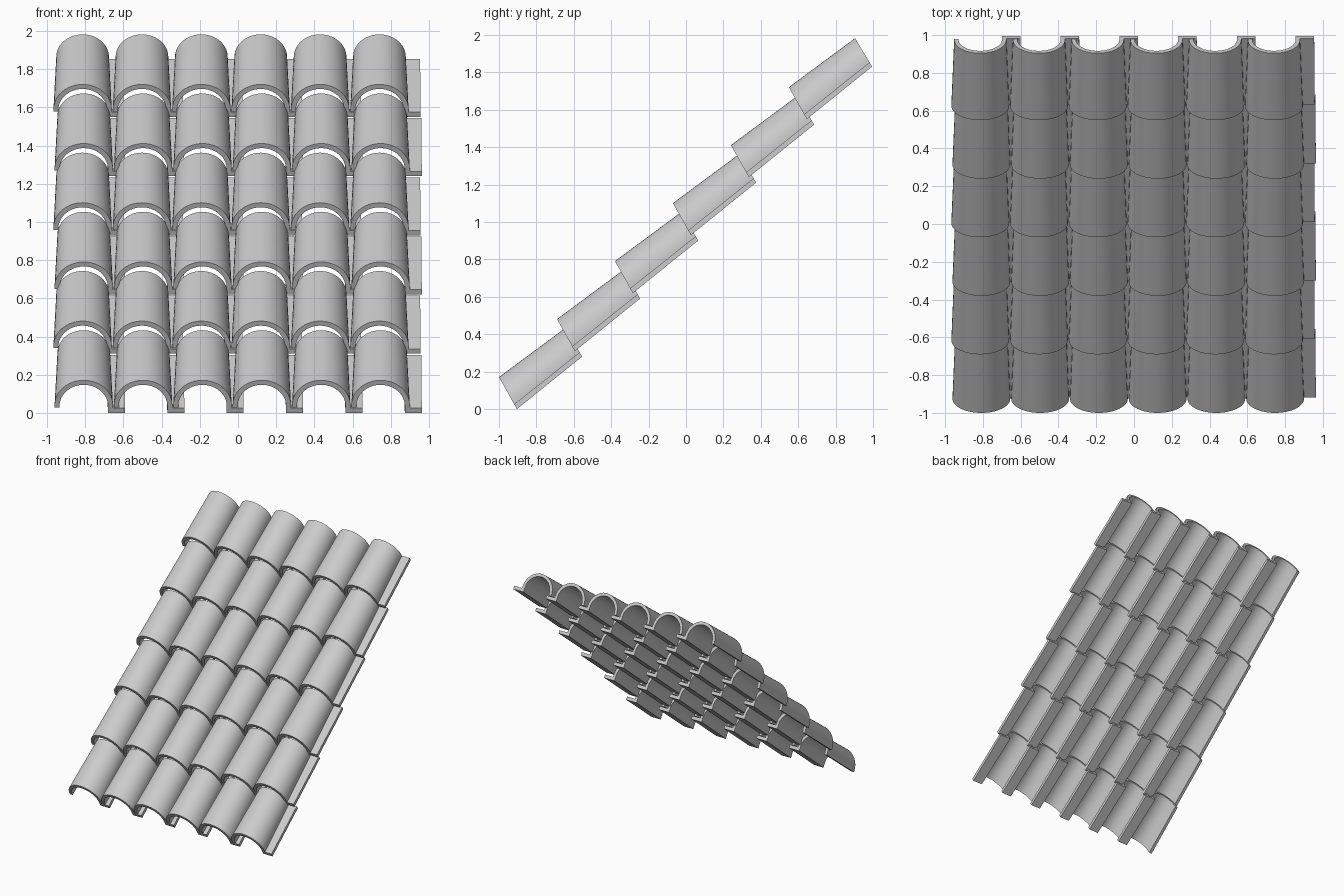
import bpy, bmesh, math
from mathutils import Vector

if "Cube" in bpy.data.objects:
    bpy.data.objects.remove(bpy.data.objects["Cube"])

ROWS, COLS = 6, 6
STEP_X, STEP_ROW = 0.311, 0.31
SEG = 24


def arch(r, centre, apex):
    """Half ellipse from left to right: x offset, height as share of tile height."""
    return [(-r * math.cos(math.pi * i / SEG),
             centre + (apex - centre) * math.sin(math.pi * i / SEG)) for i in range(SEG + 1)]


def tile_profile(outer, inner, flange):
    """Closed section: barrel arch with a left foot and a flat flange on the right."""
    pts = [(-outer, 0.17)] + arch(outer, 0.22, 1.0)
    pts += [(outer, 0.15), (flange, 0.15), (flange, 0.0), (inner, 0.0)]
    pts += arch(inner, 0.21, 0.86)[::-1] + [(-inner, 0.17)]
    return pts


def place(profile, bottom, top):
    b, t = Vector(bottom), Vector(top)
    return [Vector((x, 0, 0)) + b.lerp(t, h) for x, h in profile]


# one tapered tile, lofted from the wide front end to the narrow back end
bm = bmesh.new()
front = place(tile_profile(0.153, 0.127, 0.216), (0, -0.904, 0.0), (0, -1.0, 0.171))
back = place(tile_profile(0.138, 0.115, 0.213), (0, -0.555, 0.281), (0, -0.646, 0.433))
fv = [bm.verts.new(p) for p in front]
bv = [bm.verts.new(p) for p in back]
n = len(fv)
for i in range(n):
    j = (i + 1) % n
    bm.faces.new((fv[i], fv[j], bv[j], bv[i]))

# end caps: strips between the outer and inner arch, foot and flange
for v in (fv, bv):
    o = list(range(0, SEG + 3))                      # foot, arch, flange joint
    inn = [n - 1 - k for k in range(0, SEG + 3)]     # matching inner points
    for k in range(SEG + 2):
        bm.faces.new((v[o[k]], v[o[k + 1]], v[inn[k + 1]], v[inn[k]]))
    bm.faces.new((v[SEG + 2], v[SEG + 3], v[SEG + 4], v[SEG + 5]))
bmesh.ops.recalc_face_normals(bm, faces=bm.faces)
mesh = bpy.data.meshes.new("roof_tile")
bm.to_mesh(mesh)
bm.free()

# lay the tiles in overlapping rows
for r in range(ROWS):
    for c in range(COLS):
        tile = bpy.data.objects.new(f"roof_tile_row{r + 1}_col{c + 1}", mesh)
        shift = 0.003 if r % 2 == 0 else -0.003
        tile.location = (-0.811 + c * STEP_X + shift, r * STEP_ROW, r * STEP_ROW)
        bpy.context.collection.objects.link(tile)
        last = tile

# smooth barrels with sharp rims (mesh is shared by all tiles)
bpy.context.view_layer.objects.active = last
last.select_set(True)
bpy.ops.object.shade_smooth_by_angle(angle=math.radians(30))
